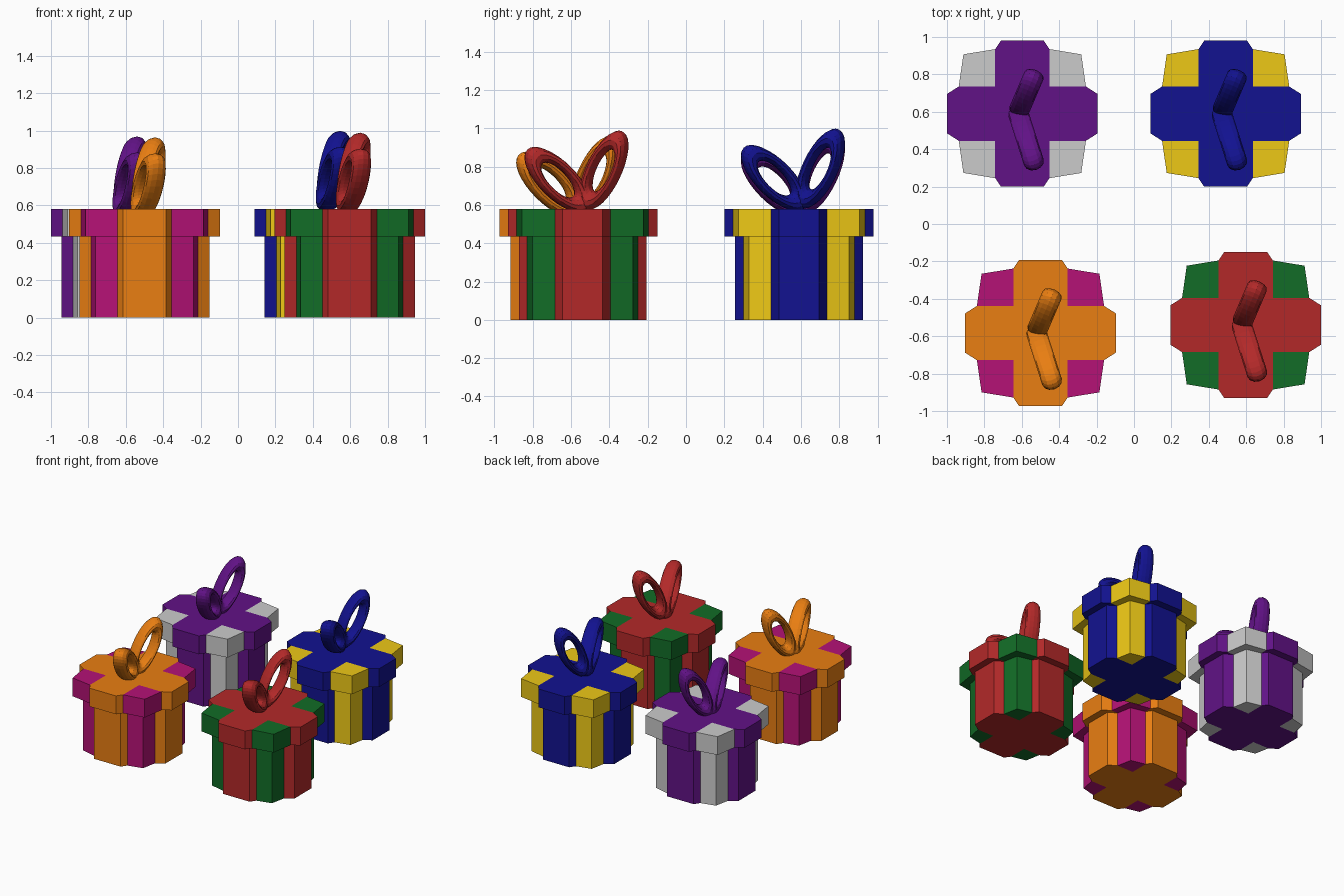
import bpy, bmesh, math
from mathutils import Vector, Matrix

if "Cube" in bpy.data.objects:
    bpy.data.objects.remove(bpy.data.objects["Cube"])

# Quarter outlines of the plan, from the +x ribbon end round to the +y ribbon end
LID = [(0.403, 0.105), (0.34, 0.145), (0.315, 0.317), (0.145, 0.345), (0.115, 0.39)]
BODY = [(0.348, 0.105), (0.285, 0.145), (0.262, 0.262), (0.145, 0.29), (0.115, 0.333)]
LID_Z, TOP_Z = 0.435, 0.58
SIGNS = [(1, 1), (-1, 1), (-1, -1), (1, -1)]


def material(name, color):
    if color is None:
        return None
    m = bpy.data.materials.new(name)
    m.diffuse_color = (*color, 1)
    m.use_nodes = True
    m.node_tree.nodes["Principled BSDF"].inputs["Base Color"].default_value = m.diffuse_color
    return m


def finish(bm, name, mat):
    bmesh.ops.recalc_face_normals(bm, faces=bm.faces[:])
    me = bpy.data.meshes.new(name)
    bm.to_mesh(me)
    bm.free()
    if mat:
        me.materials.append(mat)
    ob = bpy.data.objects.new(name, me)
    bpy.context.collection.objects.link(ob)
    return ob


def prism(bm, pts, centre, z0, z1):
    lo = [bm.verts.new((centre[0] + x, centre[1] + y, z0)) for x, y in pts]
    hi = [bm.verts.new((centre[0] + x, centre[1] + y, z1)) for x, y in pts]
    bm.faces.new(lo[::-1])
    bm.faces.new(hi)
    n = len(pts)
    for i in range(n):
        j = (i + 1) % n
        bm.faces.new((lo[i], lo[j], hi[j], hi[i]))


def layer(part, quarter, centre, z0, z1, paper, ribbon):
    inner = (quarter[3][0], quarter[1][1])
    # ribbon cross
    cross = []
    for sx, sy in SIGNS:
        q = [quarter[0], quarter[1], inner, quarter[3], quarter[4]]
        q = [(sx * x, sy * y) for x, y in q]
        cross += q if sx * sy > 0 else q[::-1]
    bm = bmesh.new()
    prism(bm, cross, centre, z0, z1)
    finish(bm, part + "_ribbon", ribbon)
    # four paper corners
    bm = bmesh.new()
    for sx, sy in SIGNS:
        q = [inner, quarter[1], quarter[2], quarter[3]]
        prism(bm, [(sx * x, sy * y) for x, y in q], centre, z0, z1)
    finish(bm, part + "_corners", paper)


def bow_loop(name, loc, axis, width, mat, R=0.175, r=0.055, nu=32, nv=12):
    # squashed ring standing on edge, long axis along the given direction
    u = Vector(axis).normalized()
    n = u.cross(Vector((0, 0, 1))).normalized()
    w = n.cross(u)
    bm = bmesh.new()
    grid = []
    for i in range(nu):
        a = 2 * math.pi * i / nu
        row = []
        for j in range(nv):
            b = 2 * math.pi * j / nv
            d = R + r * math.cos(b)
            p = u * d * math.cos(a) + w * d * math.sin(a) * width + n * r * math.sin(b)
            row.append(bm.verts.new(Vector(loc) + p))
        grid.append(row)
    for i in range(nu):
        for j in range(nv):
            k, l = (i + 1) % nu, (j + 1) % nv
            bm.faces.new((grid[i][j], grid[k][j], grid[k][l], grid[i][l]))
    finish(bm, name, mat)


# name, centre, bow height offset, paper colour, ribbon colour
GIFTS = [
    ("purple_gift", (-0.597, 0.59), -0.03, None, (0.12, 0.006, 0.24)),
    ("blue_gift", (0.49, 0.59), 0.0, (0.85, 0.58, 0.008), (0.006, 0.006, 0.28)),
    ("orange_gift", (-0.50, -0.583), -0.035, (0.46, 0.006, 0.18), (0.82, 0.21, 0.006)),
    ("red_gift", (0.597, -0.54), -0.01, (0.006, 0.15, 0.02), (0.45, 0.022, 0.022)),
]

for name, c, dz, paper_col, ribbon_col in GIFTS:
    paper = material(name + "_paper", paper_col)
    ribbon = material(name + "_ribbon", ribbon_col)
    layer(name + "_box", BODY, c, 0, LID_Z, paper, ribbon)
    layer(name + "_lid", LID, c, LID_Z, TOP_Z, paper, ribbon)
    bow_loop(name + "_back_loop", (c[0] + 0.022, c[1] + 0.11, 0.79 + dz),
             (0.18, 0.42, 0.88), 0.40, ribbon)
    bow_loop(name + "_front_loop", (c[0] + 0.02, c[1] - 0.13, 0.74 + dz),
             (0.22, -0.69, 0.69), 0.42, ribbon)
